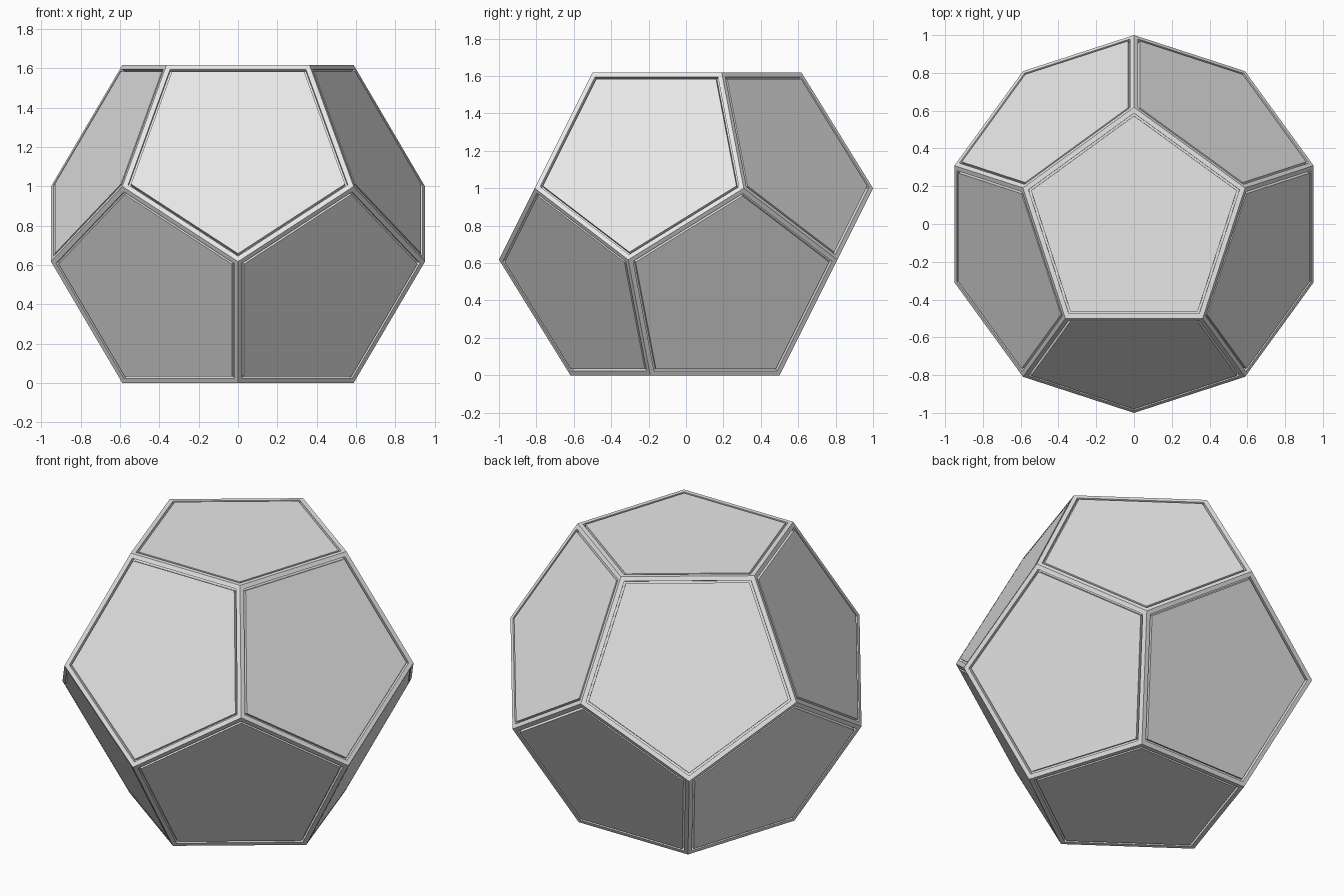
import bpy
import bmesh
from math import sin, cos, radians, sqrt

cube = bpy.data.objects.get("Cube")
if cube:
    bpy.data.objects.remove(cube, do_unlink=True)

PHI = (1 + sqrt(5)) / 2
RIM, GROOVE, DEPTH, WALL = 0.025, 0.011, 0.022, 0.0004

# Plain grey material
grey = bpy.data.materials.new("light grey")
grey.use_nodes = True
colour = (0.8, 0.8, 0.8, 1)
grey.diffuse_color = colour
grey.node_tree.nodes["Principled BSDF"].inputs["Base Color"].default_value = colour

bm = bmesh.new()


def ring(radius, z, start):
    """Five vertices evenly spaced around the vertical axis."""
    angles = [radians(start + 72 * k) for k in range(5)]
    return [bm.verts.new((radius * cos(a), radius * sin(a), z)) for a in angles]


# Four rings of the solid, from the top down
top = ring(1 / PHI, PHI, 90)
upper = ring(1, 1, 90)
lower = ring(1, 1 / PHI, 126)
bottom = ring(1 / PHI, 0, 126)

# Twelve pentagons
bm.faces.new(top)
bm.faces.new(bottom[::-1])
for k in range(5):
    n = (k + 1) % 5
    bm.faces.new((top[k], upper[k], lower[k], upper[n], top[n]))
    bm.faces.new((bottom[k], lower[k], upper[n], lower[n], bottom[n]))
bmesh.ops.recalc_face_normals(bm, faces=bm.faces[:])
panels = bm.faces[:]

# Rim, groove wall, groove floor, then the panel raised flush again
for width, depth in ((RIM, 0), (WALL, -DEPTH), (GROOVE, 0), (WALL, DEPTH)):
    bm.normal_update()
    bmesh.ops.inset_individual(bm, faces=panels, thickness=width,
                               depth=depth, use_even_offset=True)

mesh = bpy.data.meshes.new("panelled_dodecahedron")
bm.to_mesh(mesh)
bm.free()
mesh.materials.append(grey)
solid = bpy.data.objects.new("panelled_dodecahedron", mesh)
bpy.context.collection.objects.link(solid)
